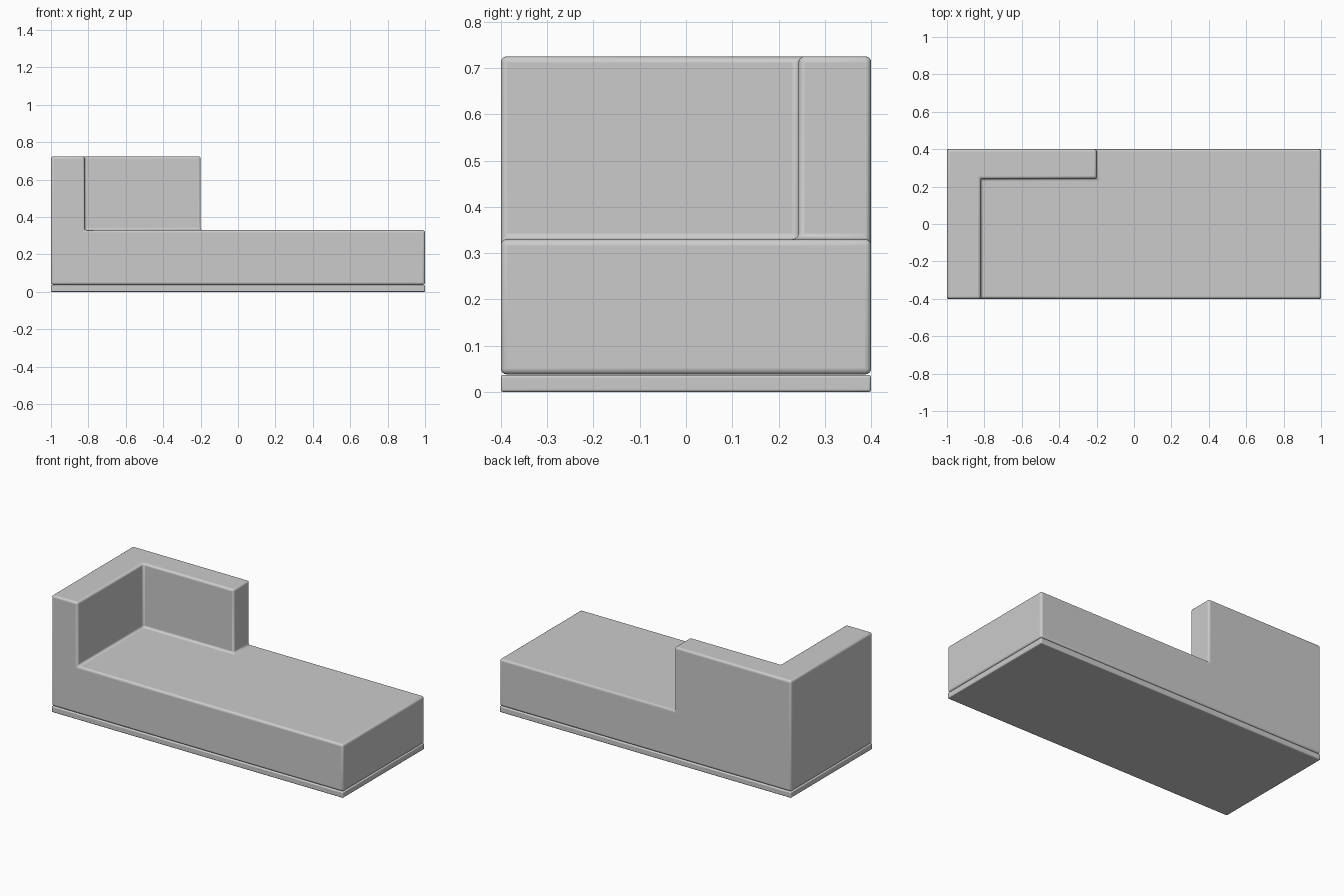
import bpy, bmesh
from math import radians
from mathutils import Vector

if "Cube" in bpy.data.objects:
    bpy.data.objects.remove(bpy.data.objects["Cube"])


def block_solid(name, xs, ys, zs, filled, radius):
    """Closed solid made from filled cells of an uneven grid, with softened edges."""
    axes = (xs, ys, zs)
    bm = bmesh.new()
    verts = {}

    def vert(key):
        if key not in verts:
            verts[key] = bm.verts.new([axes[a][key[a]] for a in range(3)])
        return verts[key]

    for cell in filled:
        for a in range(3):
            b, c = (a + 1) % 3, (a + 2) % 3
            for side in (0, 1):
                near = list(cell)
                near[a] += 2 * side - 1
                if tuple(near) in filled:
                    continue
                ring = []
                for db, dc in ((0, 0), (1, 0), (1, 1), (0, 1)):
                    key = list(cell)
                    key[a] += side
                    key[b] += db
                    key[c] += dc
                    ring.append(vert(tuple(key)))
                bm.faces.new(ring if side else ring[::-1])
    bmesh.ops.dissolve_limit(bm, angle_limit=radians(1), verts=bm.verts[:], edges=bm.edges[:])
    mesh = bpy.data.meshes.new(name)
    bm.to_mesh(mesh)
    bm.free()
    obj = bpy.data.objects.new(name, mesh)
    bpy.context.collection.objects.link(obj)
    mod = obj.modifiers.new("soft_edges", 'BEVEL')
    mod.width = radius
    mod.segments = 4
    mod.limit_method = 'ANGLE'
    bpy.context.view_layer.objects.active = obj
    obj.select_set(True)
    bpy.ops.object.shade_smooth_by_angle(angle=radians(35))
    obj.select_set(False)
    return obj


# Thin plinth
block_solid("plinth", (-1, 1), (-0.4, 0.4), (0, 0.037), {(0, 0, 0)}, 0.006)

# Upholstered body: seat layer, then the arm and short backrest above it
seat = {(i, j, 0) for i in range(3) for j in range(2)}
arm_and_back = {(0, 0, 1), (0, 1, 1), (1, 1, 1)}
block_solid("chaise_body", (-1, -0.82, -0.2, 1), (-0.4, 0.243, 0.4),
            (0.038, 0.33, 0.725), seat | arm_and_back, 0.013)
